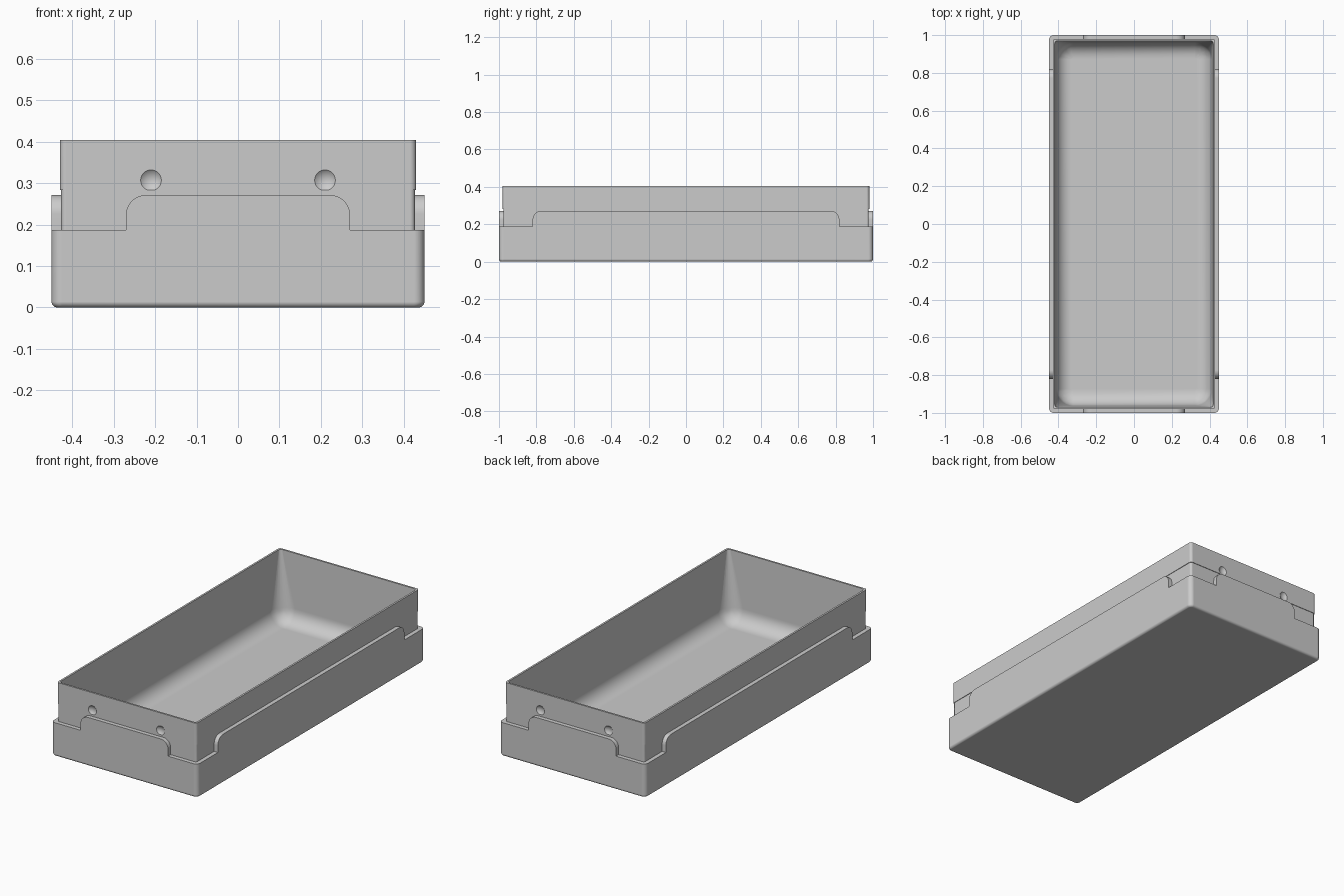
import bpy
import bmesh
from math import sin, cos, pi

cube = bpy.data.objects.get("Cube")
if cube:
    bpy.data.objects.remove(cube, do_unlink=True)

grey = bpy.data.materials.new("plain grey")
grey.use_nodes = True
grey.diffuse_color = (0.6, 0.6, 0.6, 1)
grey.node_tree.nodes["Principled BSDF"].inputs["Base Color"].default_value = (0.6, 0.6, 0.6, 1)

STEPS = 7


def make_object(name, bm):
    bmesh.ops.recalc_face_normals(bm, faces=bm.faces)
    mesh = bpy.data.meshes.new(name)
    bm.to_mesh(mesh)
    bm.free()
    mesh.materials.append(grey)
    obj = bpy.data.objects.new(name, mesh)
    bpy.context.collection.objects.link(obj)
    return obj


def arc(cx, cy, r, start):
    """Quarter circle, counter-clockwise from the start angle."""
    angles = [start + pi / 2 * i / STEPS for i in range(STEPS + 1)]
    return [(cx + r * cos(a), cy + r * sin(a)) for a in angles]


def loft(name, rings):
    """Solid through rounded rectangles given as (half x, half y, radius, z)."""
    bm = bmesh.new()
    loops = []
    for hx, hy, r, z in rings:
        points = []
        for k, (sx, sy) in enumerate([(1, 1), (-1, 1), (-1, -1), (1, -1)]):
            points += arc(sx * (hx - r), sy * (hy - r), r, k * pi / 2)
        loops.append([bm.verts.new((x, y, z)) for x, y in points])
    for low, high in zip(loops, loops[1:]):
        for i in range(len(low)):
            j = (i + 1) % len(low)
            bm.faces.new((low[i], low[j], high[j], high[i]))
    bm.faces.new(loops[0])
    bm.faces.new(loops[-1])
    bmesh.ops.triangulate(bm, faces=bm.faces)
    return make_object(name, bm)


def prism(name, profile, half, along_y):
    """Extrude a (side, z) profile along y or x."""
    bm = bmesh.new()
    ends = []
    for d in (-half, half):
        ends.append([bm.verts.new((s, d, z) if along_y else (d, s, z)) for s, z in profile])
    a, b = ends
    for i in range(len(a)):
        j = (i + 1) % len(a)
        bm.faces.new((a[i], a[j], b[j], b[i]))
    bm.faces.new(a)
    bm.faces.new(b)
    return make_object(name, bm)


def combine(target, tool, operation):
    mod = target.modifiers.new("cut", "BOOLEAN")
    mod.operation = operation
    mod.solver = "EXACT"
    mod.object = tool
    bpy.context.view_layer.objects.active = target
    bpy.ops.object.modifier_apply(modifier=mod.name)
    bpy.data.objects.remove(tool, do_unlink=True)


def fillet(hx, hy, corner, r, floor):
    """Rings rounding a bottom edge, from the floor upwards."""
    rings = []
    for i in range(STEPS + 1):
        a = pi / 2 * (1 - i / STEPS)
        inset = r * (1 - cos(a))
        rings.append((hx - inset, hy - inset, corner - inset, floor + r * (1 - sin(a))))
    return rings


def raised(half, top, r):
    return arc(half - r, top - r, r, 0) + arc(r - half, top - r, r, pi / 2)


# Outer sleeve with softened bottom and corners
LEDGE = 0.187
body = loft("storage_tray", fillet(0.45, 1.0, 0.025, 0.014, 0) + [(0.45, 1.0, 0.025, 0.35)])

# Raised middle of each side, with low corner ledges
end_profile = [(-0.6, LEDGE), (-0.6, -0.1), (0.6, -0.1), (0.6, LEDGE), (0.27, LEDGE)]
end_profile += raised(0.27, 0.271, 0.046) + [(-0.27, LEDGE)]
side_profile = [(-0.82, -0.06), (0.82, -0.06)] + raised(0.82, 0.2715, 0.046)
mask = prism("sleeve_mask", end_profile, 1.2, True)
combine(mask, prism("side_mask", side_profile, 0.55, False), "UNION")
combine(body, mask, "INTERSECT")

# Inner tub, very slightly undercut below its upper band
tub = loft("inner_tub", [(0.427, 0.977, 0.012, 0.05), (0.427, 0.977, 0.012, 0.283),
                         (0.43, 0.98, 0.015, 0.283), (0.43, 0.98, 0.015, 0.404)])
combine(body, tub, "UNION")

# Cavity: crisp rim corners widening to a soft rounded floor
cavity = loft("cavity", fillet(0.412, 0.962, 0.09, 0.08, 0.02) + [(0.42, 0.97, 0.01, 0.42)])
combine(body, cavity, "DIFFERENCE")

# Shallow round dimples on both ends
for x in (-0.21, 0.21):
    for y in (-1, 1):
        bm = bmesh.new()
        bmesh.ops.create_uvsphere(bm, u_segments=48, v_segments=32, radius=0.0363)
        bmesh.ops.translate(bm, verts=bm.verts, vec=(x, y * 1.0063, 0.307))
        combine(body, make_object("dimple", bm), "DIFFERENCE")

# Smooth shading with flat walls kept flat
bpy.ops.object.select_all(action="DESELECT")
body.select_set(True)
bpy.context.view_layer.objects.active = body
bpy.ops.object.shade_smooth_by_angle(angle=pi / 6)
normals = body.modifiers.new("even_normals", "WEIGHTED_NORMAL")
normals.keep_sharp = True
